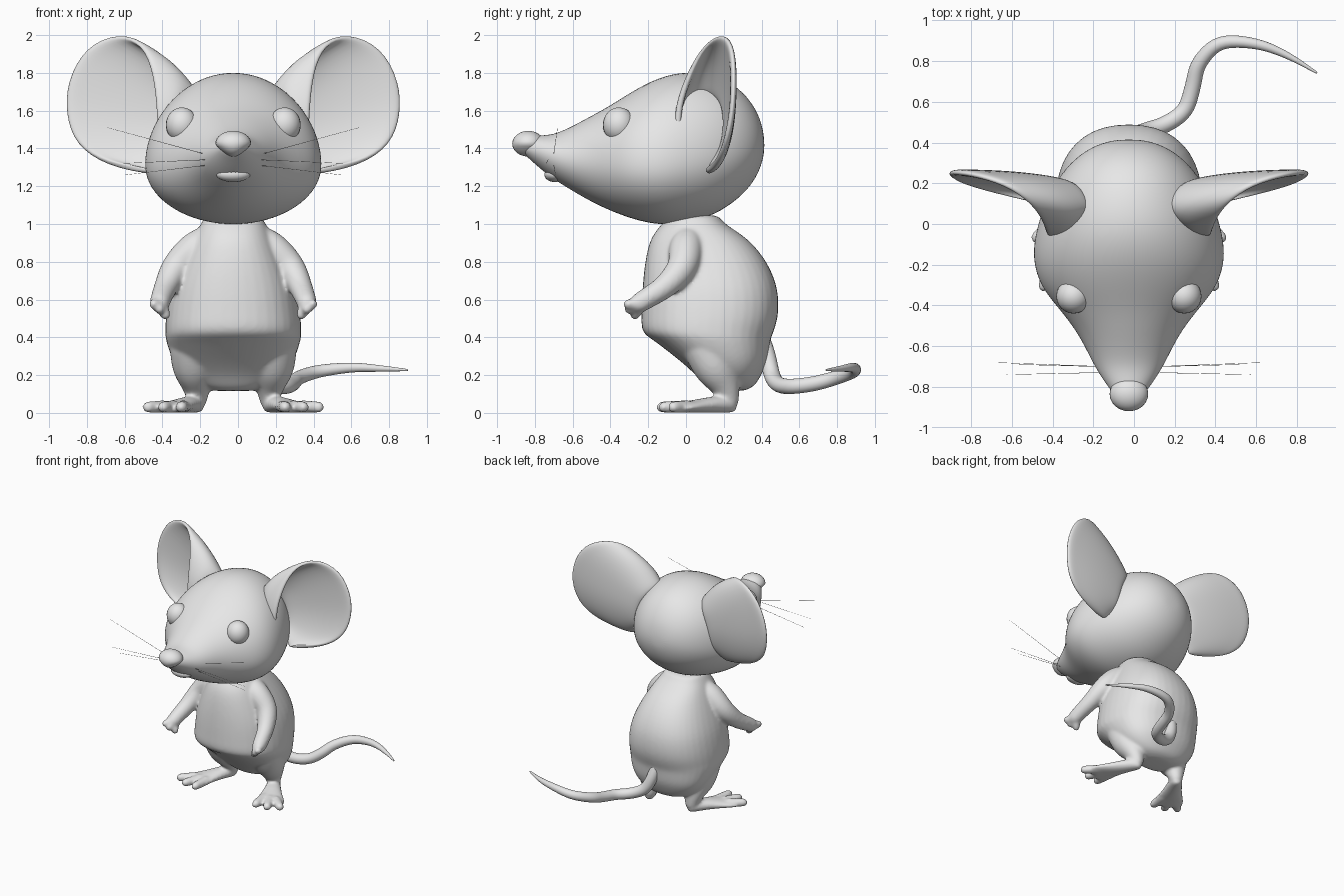
import bpy, bmesh, math
from mathutils import Vector

if "Cube" in bpy.data.objects:
    bpy.data.objects.remove(bpy.data.objects["Cube"])

CX = -0.025   # symmetry plane of the mouse
SIDES = 20
grey = bpy.data.materials.new("soft_grey")
grey.diffuse_color = (0.8, 0.8, 0.8, 1)
grey.use_nodes = True
grey.node_tree.nodes["Principled BSDF"].inputs["Base Color"].default_value = grey.diffuse_color


def loft(bm, rows, closed=True):
    """Skin a list of point rows; closed rows get end caps."""
    vs = [[bm.verts.new(p) for p in r] for r in rows]
    n = len(rows[0])
    for a, b in zip(vs, vs[1:]):
        for i in range(n if closed else n - 1):
            j = (i + 1) % n
            bm.faces.new((a[i], a[j], b[j], b[i]))
    if closed:
        bm.faces.new(vs[0][::-1])
        bm.faces.new(vs[-1])


def smooth_path(pts, steps=3):
    """Catmull-Rom resampling of tuples."""
    out = []
    for i in range(len(pts) - 1):
        p = [pts[max(i - 1, 0)], pts[i], pts[i + 1], pts[min(i + 2, len(pts) - 1)]]
        for k in range(steps):
            t = k / steps
            out.append([0.5 * (2 * b + (c - a) * t + (2 * a - 5 * b + 4 * c - d) * t * t
                        + (3 * b - a - 3 * c + d) * t ** 3) for a, b, c, d in zip(*p)])
    return out + [list(pts[-1])]


def tube(bm, pts, sides=12, sx=1, steps=3):
    """Round limb through (x offset, y, z, radius), with a rounded tip."""
    path = smooth_path(pts, steps)
    c = [Vector((CX + sx * p[0], p[1], p[2])) for p in path]
    r = [p[3] for p in path]
    d = (c[-1] - c[-2]).normalized()
    tip, tr = c[-1].copy(), r[-1]
    c += [tip + d * tr * 0.6, tip + d * tr * 0.95]
    r += [tr * 0.8, tr * 0.35]
    prev, side, rows = None, None, []
    for i, p in enumerate(c):
        t = (c[min(i + 1, len(c) - 1)] - c[max(i - 1, 0)]).normalized()
        side = t.orthogonal().normalized() if prev is None else prev.rotation_difference(t) @ side
        prev = t
        up = t.cross(side)
        rows.append([p + r[i] * (math.cos(a) * side + math.sin(a) * up)
                     for a in (math.tau * k / sides for k in range(sides))])
    loft(bm, rows)


def ellipsoid(bm, x, y, z, rx, ry, rz):
    ret = bmesh.ops.create_uvsphere(bm, u_segments=24, v_segments=16, radius=1)
    for v in ret["verts"]:
        v.co = Vector((CX + x + v.co.x * rx, y + v.co.y * ry, z + v.co.z * rz))


def finish(name, bm, subsurf=0):
    bmesh.ops.recalc_face_normals(bm, faces=bm.faces)
    me = bpy.data.meshes.new(name)
    bm.to_mesh(me)
    bm.free()
    for f in me.polygons:
        f.use_smooth = True
    me.materials.append(grey)
    ob = bpy.data.objects.new(name, me)
    bpy.context.collection.objects.link(ob)
    if subsurf:
        sub = ob.modifiers.new("subdivide", "SUBSURF")
        sub.levels = sub.render_levels = subsurf
    return ob


def spow(v, e):
    return math.copysign(abs(v) ** e, v)


ANG = [math.tau * k / SIDES for k in range(SIDES)]

# Torso: z, front y, back y, half width
bm = bmesh.new()
torso = [(1.05, -.08, .17, .14), (1.0, -.13, .21, .175), (.92, -.19, .33, .22),
         (.8, -.22, .43, .28), (.66, -.235, .488, .335), (.52, -.24, .493, .36),
         (.43, -.235, .468, .365), (.38, -.17, .45, .36), (.28, -.04, .435, .325),
         (.2, .05, .40, .27), (.14, .1, .36, .19), (.115, .14, .30, .1)]
loft(bm, [[(CX + w * spow(math.cos(a), .86), (f + b) / 2 + (b - f) / 2 * spow(math.sin(a), .86), z)
           for a in ANG] for z, f, b, w in smooth_path(torso, 2)])

for s in (-1, 1):
    # Arm with mitten fingers
    tube(bm, [(.10, .02, .93, .08), (.2, .0, .87, .095), (.30, -.02, .77, .084),
              (.355, -.11, .67, .066), (.382, -.21, .605, .058), (.39, -.25, .58, .055)], sx=s)
    for x, y, z in ((.42, -.305, .575), (.39, -.30, .55), (.36, -.27, .52)):
        tube(bm, [(.39, -.24, .58, .042), (x, y, z, .029)], sx=s)
    # Thigh and ankle
    tube(bm, [(.215, .09, .39, .13), (.21, .15, .25, .12), (.195, .205, .15, .085),
              (.19, .23, .07, .055)], sx=s)
    # Foot fanning out towards the toes: distance, half width, half height
    heel, along, across = Vector((.175, .265, 0)), Vector((.48, -.877, 0)), Vector((.877, .48, 0))
    rows = []
    for d, w, h in ((0, .025, .03), (.04, .05, .045), (.14, .062, .045), (.23, .085, .036),
                    (.31, .112, .03), (.36, .115, .024), (.375, .09, .012)):
        c = heel + along * d + Vector((0, 0, h))
        ring = [c + across * (w * math.cos(a)) + Vector((0, 0, h * math.sin(a))) for a in ANG]
        rows.append([(CX + s * p.x, p.y, p.z) for p in ring])
    loft(bm, rows)
    for x, y in ((.275, -.125), (.37, -.115), (.45, -.065)):
        tube(bm, [(.24 + (x - .24) * .5, .03, .034, .036), (x, y, .03, .034)], sx=s)
for v in bm.verts:
    v.co.z = max(v.co.z, 0)
body = finish("body_with_limbs", bm, 1)
remesh = body.modifiers.new("merge", "REMESH")
remesh.mode = "VOXEL"
remesh.voxel_size = 0.011
remesh.use_smooth_shade = True
relax = body.modifiers.new("relax", "SMOOTH")
relax.factor, relax.iterations = 0.5, 8

# Head: y, top z, bottom z, widest z, half width
bm = bmesh.new()
head = [(.415, 1.45, 1.38, 1.42, .05), (.40, 1.54, 1.31, 1.42, .13), (.36, 1.63, 1.22, 1.41, .22),
        (.28, 1.73, 1.13, 1.39, .315), (.15, 1.795, 1.04, 1.36, .40), (0, 1.815, 1.0, 1.33, .455),
        (-.12, 1.79, .99, 1.31, .478), (-.22, 1.745, 1.005, 1.31, .47),
        (-.32, 1.685, 1.035, 1.31, .43), (-.42, 1.62, 1.075, 1.32, .345),
        (-.52, 1.565, 1.125, 1.33, .265), (-.62, 1.51, 1.185, 1.34, .21),
        (-.70, 1.475, 1.235, 1.355, .17), (-.77, 1.47, 1.29, 1.38, .125),
        (-.83, 1.465, 1.345, 1.40, .08), (-.87, 1.45, 1.38, 1.41, .05)]
loft(bm, [[(CX + w * math.cos(a), y, m + (t - m if math.sin(a) > 0 else m - b) * math.sin(a))
           for a in ANG] for y, t, b, m, w in head])
finish("head", bm, 2)

# Nose: broad top tapering to the mouth
bm = bmesh.new()
ellipsoid(bm, 0, -.835, 1.425, .095, .085, .068)
for v in bm.verts:
    if v.co.z < 1.425:
        v.co.x = CX + (v.co.x - CX) * (1 - 6 * (1.425 - v.co.z))
finish("nose", bm)

# Lower lip
bm = bmesh.new()
ellipsoid(bm, 0, -.695, 1.262, .09, .055, .04)
finish("lower_lip", bm)

# Ear rim and matching root points: x offset, y, z
RIM = [(.45, .10, 1.29), (.68, .16, 1.315), (.84, .21, 1.42), (.89, .245, 1.58),
       (.885, .255, 1.75), (.79, .25, 1.94), (.61, .2, 2.015), (.48, .10, 1.96),
       (.425, .02, 1.80), (.405, -.045, 1.62), (.40, -.04, 1.46)]
ROOT = [(.37, .13, 1.32), (.34, .18, 1.38), (.33, .2, 1.45), (.315, .205, 1.52), (.29, .2, 1.58),
        (.26, .19, 1.63), (.23, .16, 1.67), (.2, .11, 1.69), (.2, .06, 1.69),
        (.26, .02, 1.62), (.36, .0, 1.48)]


def mean(pts):
    return sum((Vector(p) for p in pts), Vector()) / len(pts)


for s, label in ((-1, "left"), (1, "right")):
    # Cupped ear
    bm = bmesh.new()
    rows = []
    for k in range(7):
        t = k / 6
        axis = mean(ROOT).lerp(mean(RIM), t)
        row = []
        for a, b in zip(ROOT, RIM):
            p = Vector(a).lerp(Vector(b), t)
            p += (p - axis).normalized() * 0.035 * math.sin(math.pi * t)
            row.append((CX + s * p.x, p.y, p.z))
        rows.append(row)
    loft(bm, rows, closed=False)
    ear = finish(label + "_ear", bm)
    thick = ear.modifiers.new("thickness", "SOLIDIFY")
    thick.thickness, thick.offset = 0.034, 0
    sub = ear.modifiers.new("subdivide", "SUBSURF")
    sub.levels = sub.render_levels = 2

    # Eye
    bm = bmesh.new()
    ellipsoid(bm, s * .272, -.355, 1.525, .085, .085, .092)
    finish(label + "_eye", bm)

    # Whiskers
    bm = bmesh.new()
    for a, b in (((.15, -.70, 1.37), (.665, -.68, 1.51)), ((.15, -.73, 1.34), (.60, -.74, 1.32)),
                 ((.15, -.70, 1.31), (.57, -.69, 1.26))):
        tube(bm, [a + (.0015,), b + (.0008,)], sides=5, sx=s, steps=1)
    finish(label + "_whiskers", bm)

# Tail sweeping to one side
bm = bmesh.new()
tube(bm, [(0, .39, .44, .04), (.025, .43, .31, .045), (.08, .455, .2, .045), (.18, .49, .15, .043),
          (.275, .56, .14, .042), (.315, .68, .155, .041), (.345, .79, .185, .039),
          (.45, .89, .22, .035), (.625, .885, .24, .027), (.775, .83, .235, .018),
          (.92, .745, .227, .006)])
finish("tail", bm, 1)
